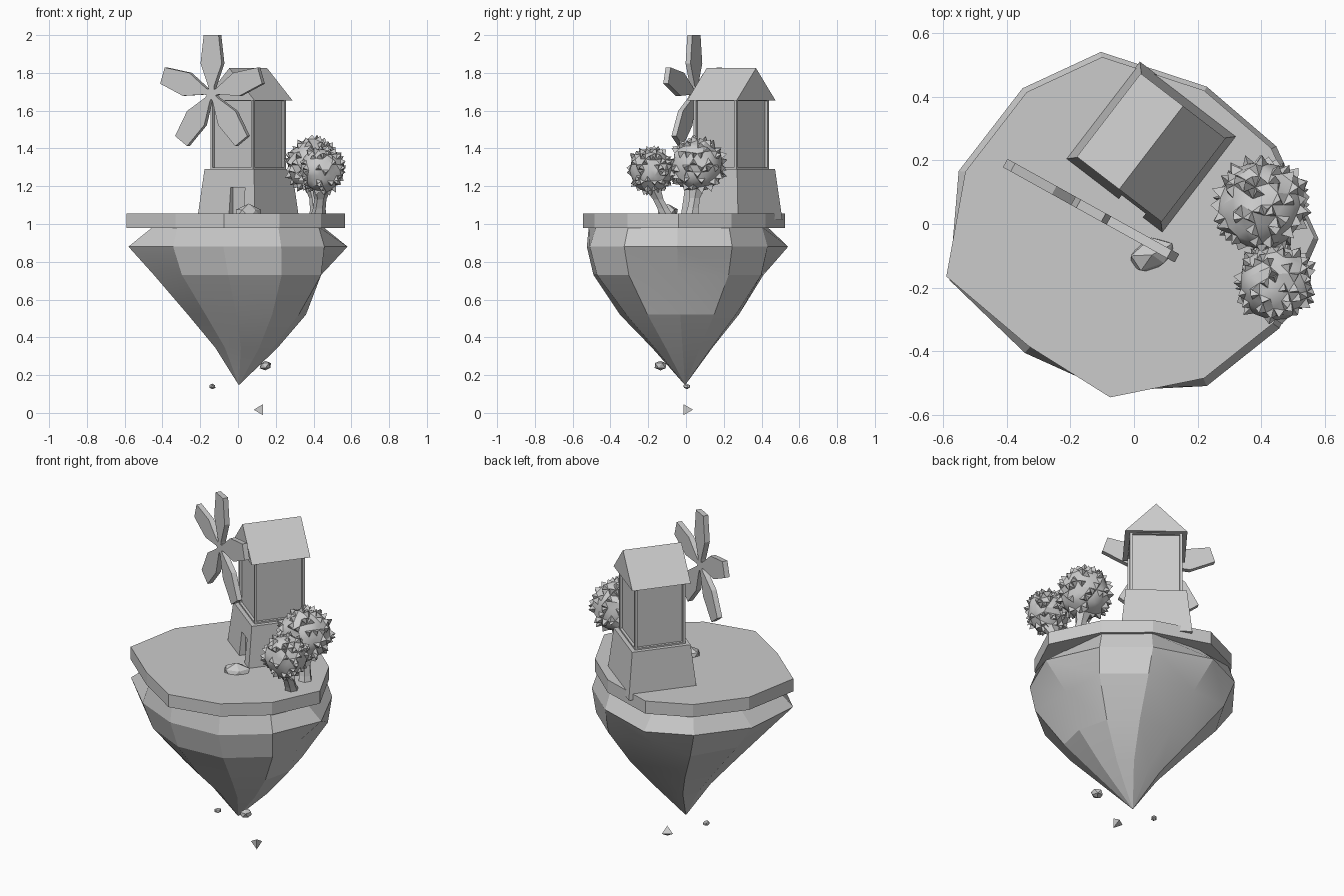
import bpy, bmesh, math, random
from mathutils import Matrix, Vector

random.seed(4)
old = bpy.data.objects.get("Cube")
if old:
    bpy.data.objects.remove(old, do_unlink=True)

grey = bpy.data.materials.new("plain_grey")
grey.use_nodes = True
grey.diffuse_color = (0.6, 0.6, 0.6, 1)
grey.node_tree.nodes["Principled BSDF"].inputs["Base Color"].default_value = (0.6, 0.6, 0.6, 1)


def finish(name, bm, matrix=None, smooth=None):
    bmesh.ops.recalc_face_normals(bm, faces=bm.faces)
    mesh = bpy.data.meshes.new(name)
    bm.to_mesh(mesh)
    bm.free()
    mesh.materials.append(grey)
    ob = bpy.data.objects.new(name, mesh)
    bpy.context.collection.objects.link(ob)
    if matrix:
        ob.matrix_world = matrix
    if smooth:
        bpy.ops.object.select_all(action='DESELECT')
        ob.select_set(True)
        bpy.context.view_layer.objects.active = ob
        bpy.ops.object.shade_smooth_by_angle(angle=math.radians(smooth))
    return ob


def loft(bm, rings):
    """Skin a list of equal point rings and cap both ends."""
    loops = [[bm.verts.new(p) for p in ring] for ring in rings]
    n = len(loops[0])
    for a, b in zip(loops, loops[1:]):
        for i in range(n):
            j = (i + 1) % n
            bm.faces.new((a[i], a[j], b[j], b[i]))
    bm.faces.new(loops[0])
    bm.faces.new(loops[-1])


def square(half, z):
    return [(x * half, y * half, z) for x, y in ((-1, -1), (1, -1), (1, 1), (-1, 1))]


def clamp(value, low, high):
    return max(low, min(high, value))


# Island: turf slab over a tapering rock
outline = [(-.59, -.165), (-.33, -.385), (-.075, -.545), (.22, -.485), (.44, -.31),
           (.567, -.04), (.43, .24), (.22, .42), (-.1, .525), (-.337, .415), (-.53, .165)]
bm = bmesh.new()
loft(bm, [[(x, y, z) for x, y in outline] for z in (.98, 1.055)])
finish("turf_slab", bm)

# each rock ring: height, outline scale, x shift, then its x and y limits
layers = [(.985, .97, 0, -.45, .45, -.515, .43), (.88, 1.04, 0, -.58, .58, -.525, .545),
          (.73, .96, .02, -.445, .44, -.49, .41), (.52, .64, .04, -.265, .36, -.35, .28),
          (.345, .33, .04, -.12, .21, -.18, .14), (.15, .005, .005, -1, 1, -1, 1)]
bm = bmesh.new()
loft(bm, [[(clamp(x * s + dx, x0, x1), clamp(y * s - .005, y0, y1), z) for x, y in outline]
          for z, s, dx, x0, x1, y0, y1 in layers])
finish("island_rock", bm, smooth=14)

# Mill tower, turned so that its local -y side is the door side
mill = Matrix.Translation((.054, .24, 0)) @ Matrix.Rotation(math.radians(-37.5), 4, 'Z')

bm = bmesh.new()
loft(bm, [square(.193, 1.02), square(.165, 1.29)])
base = finish("mill_base", bm, mill)

bm = bmesh.new()
bmesh.ops.create_cube(bm, size=1, matrix=Matrix.Translation((.065, -.2, 1.122))
                      @ Matrix.Diagonal((.095, .09, .145, 1)))
cutter = finish("door_cutter", bm, mill)
cutter.hide_render = True
cut = base.modifiers.new("doorway", 'BOOLEAN')
cut.operation = 'DIFFERENCE'
cut.solver = 'EXACT'
cut.object = cutter
bpy.ops.object.select_all(action='DESELECT')
bpy.context.view_layer.objects.active = base
base.select_set(True)
bpy.ops.object.modifier_apply(modifier=cut.name)
bpy.data.objects.remove(cutter, do_unlink=True)

# Upper walls with a recessed panel on each side
bm = bmesh.new()
loft(bm, [square(.142, 1.285), square(.142, 1.665)])
bmesh.ops.recalc_face_normals(bm, faces=bm.faces)
sides = [f for f in bm.faces if abs(f.normal.z) < .5]
bmesh.ops.inset_individual(bm, faces=sides, thickness=.02, depth=0)
bmesh.ops.inset_individual(bm, faces=sides, thickness=.001, depth=-.014)
finish("mill_walls", bm, mill)

# Gable roof
bm = bmesh.new()
loft(bm, [[(-.168, y, 1.655), (.168, y, 1.655), (0, y, 1.825)] for y in (-.165, .165)])
finish("mill_roof", bm, mill)

# Five sails and their hub in one upright plane
wheel = (Matrix.Translation((-.135, .042, 1.69)) @ Matrix.Rotation(math.radians(-29), 4, 'Z'))
blade = [(.012, 0), (.018, .04), (.064, .16), (.045, .31), (-.045, .31), (-.064, .16),
         (-.018, .04), (-.012, 0)]
for i in range(5):
    bm = bmesh.new()
    loft(bm, [[(x, y, z) for x, z in blade] for y in (-.015, .015)])
    finish(f"sail_{i + 1}", bm, wheel @ Matrix.Rotation(math.radians(72 * i), 4, 'Y'))
bm = bmesh.new()
bmesh.ops.create_cone(bm, cap_ends=True, segments=10, radius1=.03, radius2=.03, depth=.03,
                      matrix=Matrix.Rotation(math.pi / 2, 4, 'X'))
finish("sail_hub", bm, wheel)


# Trees: round crowns with many small spikes, on bent trunks
def tree(name, crown, radius, foot):
    bm = bmesh.new()
    bmesh.ops.create_icosphere(bm, subdivisions=3, radius=radius)
    for v in bm.verts:
        v.co *= random.uniform(.94, 1.04)
    bm.faces.ensure_lookup_table()
    tips = bmesh.ops.poke(bm, faces=random.sample(list(bm.faces), 100))["verts"]
    for v in tips:
        v.co *= random.uniform(1.15, 1.25)
    finish(name + "_crown", bm, Matrix.Translation(crown), smooth=30)
    crown, foot = Vector(crown), Vector(foot)
    rings = []
    for t, r in ((0, .042), (.25, .034), (.55, .032), (1, .055)):
        mid = foot.lerp(crown, t)
        mid.z = foot.z + t * (crown.z - radius * .7 - foot.z)
        rings.append([(mid.x + r * math.cos(k * math.pi / 3), mid.y + r * math.sin(k * math.pi / 3), mid.z)
                      for k in range(6)])
    bm = bmesh.new()
    loft(bm, rings)
    finish(name + "_trunk", bm)


tree("large_tree", (.4, .06, 1.312), .138, (.42, .03, 1.04))
tree("small_tree", (.445, -.185, 1.285), .116, (.425, -.1, 1.04))


# Loose stones: one by the door, three drifting under the island
def stone(name, place, size, turn):
    bm = bmesh.new()
    bmesh.ops.create_icosphere(bm, subdivisions=1, radius=1)
    for v in bm.verts:
        v.co *= random.uniform(.85, 1.1)
    finish(name, bm, Matrix.Translation(place) @ Matrix.Rotation(turn, 4, 'Z')
           @ Matrix.Diagonal((*size, 1)))


stone("door_stone", (.057, -.097, 1.055), (.082, .055, .048), .5)
stone("drifting_stone_large", (.145, -.135, .25), (.032, .036, .028), .3)
stone("drifting_stone_small", (-.135, .005, .14), (.021, .016, .015), 1)

bm = bmesh.new()
bmesh.ops.create_cone(bm, cap_ends=True, segments=3, radius1=.034, radius2=0, depth=.05)
finish("drifting_shard", bm, Matrix.Translation((.108, .003, .017)) @ Matrix.Rotation(-math.pi / 2, 4, 'Y'))
